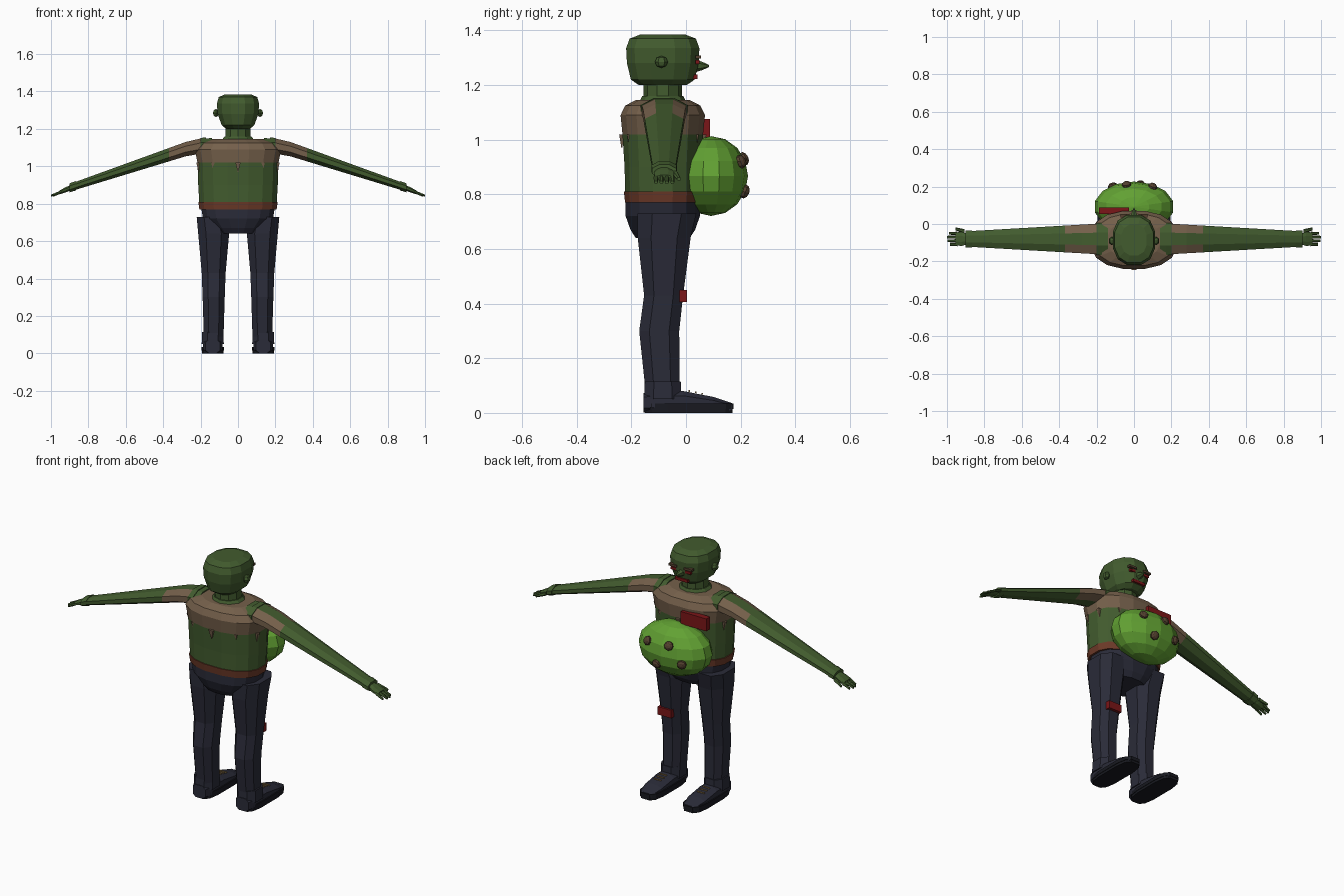
import bpy, bmesh, math
from mathutils import Vector, Matrix

if "Cube" in bpy.data.objects:
    bpy.data.objects.remove(bpy.data.objects["Cube"], do_unlink=True)


def material(name, *srgb):
    mat = bpy.data.materials.new(name)
    mat.use_nodes = True
    colour = [(c / 255) ** 2.2 for c in srgb] + [1]
    mat.diffuse_color = colour
    shader = mat.node_tree.nodes["Principled BSDF"]
    shader.inputs["Base Color"].default_value = colour
    shader.inputs["Roughness"].default_value = .9
    return mat


GREEN = material("dark green", 68, 92, 50)
LIME = material("bright green", 98, 160, 54)
BROWN = material("dusty brown", 116, 96, 76)
BELT = material("rust brown", 108, 60, 44)
RED = material("dark red", 122, 28, 30)
NAVY = material("charcoal navy", 46, 47, 59)
SOLE = material("sole black", 30, 31, 37)
WART = material("wart brown", 84, 66, 50)
LACE = material("lace tan", 140, 115, 75)

BODY_Y = -.085
SHOE_X = .135


def finish(name, bm, *mats):
    bmesh.ops.recalc_face_normals(bm, faces=bm.faces)
    mesh = bpy.data.meshes.new(name)
    bm.to_mesh(mesh)
    bm.free()
    for mat in mats:
        mesh.materials.append(mat)
    obj = bpy.data.objects.new(name, mesh)
    bpy.context.collection.objects.link(obj)


def superellipse(angle, power):
    c, s = math.cos(angle), math.sin(angle)
    return (math.copysign(abs(c) ** (2 / power), c),
            math.copysign(abs(s) ** (2 / power), s))


def loft(name, sections, *mats, sides=8, power=2, turn=Matrix(), rule=None):
    """Skin closed rings, each given as (centre, width radius, depth radius).
    The turn matrix points the rings along another axis."""
    bm = bmesh.new()
    rings = []
    for centre, width, depth in sections:
        ring = []
        for i in range(sides):
            u, v = superellipse(math.tau * (i + .5) / sides, power)
            ring.append(bm.verts.new(Vector(centre) + turn @ Vector((width * u, depth * v, 0))))
        rings.append(ring)
    for low, high in zip(rings, rings[1:]):
        for i in range(sides):
            bm.faces.new((low[i - 1], low[i], high[i], high[i - 1]))
    bm.faces.new(rings[0])
    bm.faces.new(rings[-1])
    if rule:
        for face in bm.faces:
            face.material_index = int(rule(face.calc_center_median()))
    finish(name, bm, *mats)


def stack(name, levels, *mats, x=0, y=BODY_Y, **options):
    """Upright loft whose levels are (height, width radius, depth radius)."""
    loft(name, [((x, y, height), width, depth) for height, width, depth in levels],
         *mats, **options)


def box(name, centre, size, mat):
    bm = bmesh.new()
    bmesh.ops.create_cube(bm, size=1, matrix=Matrix.Translation(centre) @ Matrix.Diagonal((*size, 1)))
    finish(name, bm, mat)


def ball(name, centre, radii, mat, segments=8, turn=Matrix()):
    bm = bmesh.new()
    bmesh.ops.create_uvsphere(
        bm, u_segments=segments, v_segments=segments // 2 + 1, radius=1,
        matrix=Matrix.Translation(centre) @ turn.to_4x4() @ Matrix.Diagonal((*radii, 1)))
    finish(name, bm, mat)


# Torso with brown yoke, belt and pelvis
trunk = dict(sides=16, power=2.4)
stack("torso", [(.8, .21, .14), (.9, .216, .142), (1.02, .22, .15), (1.09, .235, .157),
                (1.125, .21, .14), (1.145, .14, .1)],
      GREEN, BROWN, rule=lambda c: c.z > 1.03, **trunk)
stack("belt", [(.77, .21, .14), (.81, .216, .145)], BELT, **trunk)
stack("pelvis", [(.64, .11, .1), (.67, .14, .12), (.72, .19, .138), (.78, .2, .138)], NAVY, **trunk)

# Ragged tatters hanging from the yoke
tatters = 10
for k in range(tatters):
    angle = math.tau * (k + .5) / tatters
    stack("tatter", [(.97, .002, .002), (1.02, .02, .014)], BROWN, sides=4,
          x=.22 * math.cos(angle), y=BODY_Y + .15 * math.sin(angle))

# Neck, collar and head
stack("collar", [(1.13, .1, .09), (1.16, .075, .075)], GREEN, sides=10)
stack("neck", [(1.13, .07, .07), (1.24, .07, .07)], GREEN, sides=10)
stack("head", [(1.2, .065, .09), (1.22, .09, .12), (1.28, .112, .135), (1.335, .116, .138),
               (1.37, .106, .125), (1.385, .07, .085)], GREEN, sides=12, power=2.4)

# Face
forward = Matrix.Rotation(math.pi / 2, 3, "X")
sideways = Matrix.Rotation(math.pi / 2, 3, "Y")
loft("nose", [((0, y, 1.27), r, r) for y, r in ((.03, .024), (.06, .015), (.084, .004))],
     GREEN, sides=6, turn=forward)
box("mouth", (0, .03, 1.23), (.08, .025, .016), RED)
for side in (1, -1):
    box("eye", (side * .046, .042, 1.284), (.034, .014, .014), RED)
    box("eyebrow", (side * .048, .044, 1.303), (.05, .02, .012), WART)
    ball("ear", (side * .118, -.09, 1.285), (.018, .024, .022), GREEN, segments=6)

# Round belly with warts sitting on its surface
belly = Vector((0, .092, .867))
radii = Vector((.215, .135, .146))
ball("belly", belly, radii, LIME, segments=14)
for x, z in ((.1, .92), (-.04, .93), (-.115, .84), (.035, .81)):
    u, w = x / radii.x, (z - belly.z) / radii.z
    out = Vector((u, math.sqrt(1 - u * u - w * w), w))
    normal = Vector(a / r for a, r in zip(out, radii))
    ball("wart", belly + out * radii, (.026, .026, .018), WART,
         turn=normal.to_track_quat("Z", "Y").to_matrix())

# Red chest plate and knee patch
box("chest_plate", (-.108, .07, 1.04), (.16, .034, .07), RED)
box("knee_patch", (.133, -.01, .428), (.085, .026, .045), RED)


def limb(name, side, points, *mats, **options):
    """Sideways loft whose points are (x, y, z, height radius, depth radius)."""
    loft(name, [((side * x, y, z), height, depth) for x, y, z, height, depth in points],
         *mats, turn=sideways, **options)


def sleeve(x, grow=0):
    """Section of the sloping, tapering arm at distance x from the middle."""
    taper = (x - .2) / .7
    return (x, -.08, min(1.108, 1.185 - x / 3),
            .044 - .022 * taper + grow, .088 - .044 * taper + grow)


def sleeve_patch(c):
    return .2 < abs(c.x) < .36 and abs(c.y + .08) > .03


for side in (1, -1):
    # Arm with brown patches on the upper sleeve, seam and cuff
    limb("arm", side, [sleeve(x) for x in (.14, .2, .28, .37, .6, .78, .9)],
         GREEN, BROWN, rule=sleeve_patch)
    limb("shoulder_seam", side, [sleeve(x, .004) for x in (.17, .2)], GREEN)
    limb("cuff", side, [sleeve(x, .004) for x in (.865, .9)], GREEN)

    # Hand
    limb("palm", side, [(.89, -.08, .887, .016, .03), (.92, -.08, .875, .015, .04),
                        (.955, -.08, .86, .011, .038)], GREEN)
    for k, tip in enumerate((.985, .998, 1, .99)):
        y = -.11 + k * .02
        limb("finger", side, [(.945, y, .864, .009, .009), (tip, y, .843, .006, .007)],
             GREEN, sides=6)
    limb("thumb", side, [(.905, -.04, .876, .01, .012), (.955, -.026, .856, .007, .008)],
         GREEN, sides=6)

    # Trouser leg with a bent knee, and hem
    leg = [(.06, -.085, .055, .065), (.3, -.098, .063, .078), (.43, -.082, .068, .076),
           (.64, -.08, .088, .103), (.73, -.07, .083, .115)]
    loft("leg", [((side * (.13 if z < .7 else .143), y, z), width, depth)
                 for z, y, width, depth in leg], NAVY, power=2.5)
    shoe_x = side * SHOE_X
    stack("trouser_hem", [(.05, .063, .073), (.115, .06, .07)], NAVY, x=shoe_x, power=2.5)

    # Shoe from heel to toe, on a flat two-layer sole
    shoe = [(-.155, .042, .075), (-.12, .055, .082), (-.01, .056, .082),
            (.1, .055, .06), (.168, .036, .037)]
    loft("shoe", [((shoe_x, y, top / 2), width, top / 2) for y, width, top in shoe],
         NAVY, power=3, turn=forward)
    stack("outsole", [(0, .058, .164), (.014, .058, .164)], SOLE,
          x=shoe_x, y=.01, sides=12, power=3.5)
    stack("midsole", [(.014, .061, .167), (.034, .061, .167)], SOLE,
          x=shoe_x, y=.01, sides=12, power=3.5)
    for k in range(3):
        box("lace", (shoe_x, .012 + k * .024, .08 - k * .005), (.045, .006, .006), LACE)
